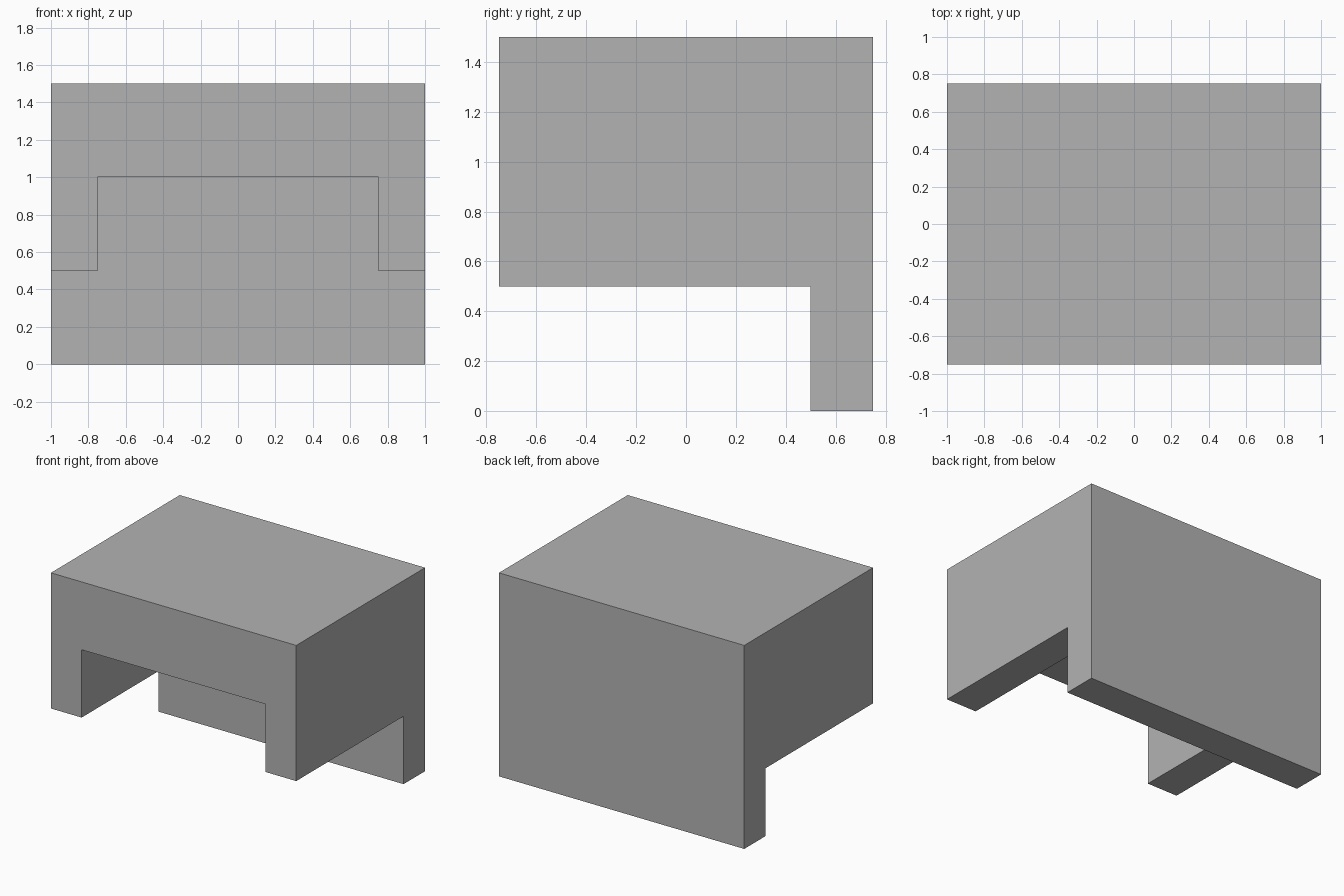
import bpy
import bmesh
from math import radians

default = bpy.data.objects.get("Cube")
if default:
    bpy.data.objects.remove(default, do_unlink=True)

FRONT, WALL, BACK = -0.75, 0.5, 0.75

# Arch section of the front body (x, z)
right_arch = [(0.75, 1), (0.75, 0.5), (1, 0.5)]
left_arch = [(-x, z) for x, z in reversed(right_arch)]
arch = left_arch + right_arch
body_outline = arch + [(1, 1.5), (-1, 1.5)]
# Part of the back wall seen below the arch, and the wall's outer outline
wall_face = [(-1, 0), (1, 0)] + arch[::-1]
wall_outline = [(-1, 0), (1, 0), (1, 0.5), (1, 1.5), (-1, 1.5), (-1, 0.5)]

bm = bmesh.new()


def cap(outline, y):
    bm.faces.new([bm.verts.new((x, y, z)) for x, z in outline])


def sides(outline, y0, y1):
    for (xa, za), (xb, zb) in zip(outline, outline[1:] + outline[:1]):
        corners = [(xa, y0, za), (xb, y0, zb), (xb, y1, zb), (xa, y1, za)]
        bm.faces.new([bm.verts.new(c) for c in corners])


# Front body
cap(body_outline, FRONT)
sides(body_outline, FRONT, WALL)
# Back wall reaching the ground
cap(wall_face, WALL)
sides(wall_outline, WALL, BACK)
cap(wall_outline, BACK)

# Weld into one closed solid with clean flat faces
bmesh.ops.remove_doubles(bm, verts=bm.verts[:], dist=0.001)
bmesh.ops.recalc_face_normals(bm, faces=bm.faces[:])
bmesh.ops.dissolve_limit(bm, angle_limit=radians(1), verts=bm.verts[:], edges=bm.edges[:])

mesh = bpy.data.meshes.new("arched_block")
bm.to_mesh(mesh)
bm.free()
block = bpy.data.objects.new("arched_block", mesh)
bpy.context.collection.objects.link(block)

# Plain grey
grey = bpy.data.materials.new("plain grey")
grey.use_nodes = True
colour = (0.45, 0.45, 0.45, 1)
grey.diffuse_color = colour
grey.node_tree.nodes["Principled BSDF"].inputs["Base Color"].default_value = colour
mesh.materials.append(grey)
